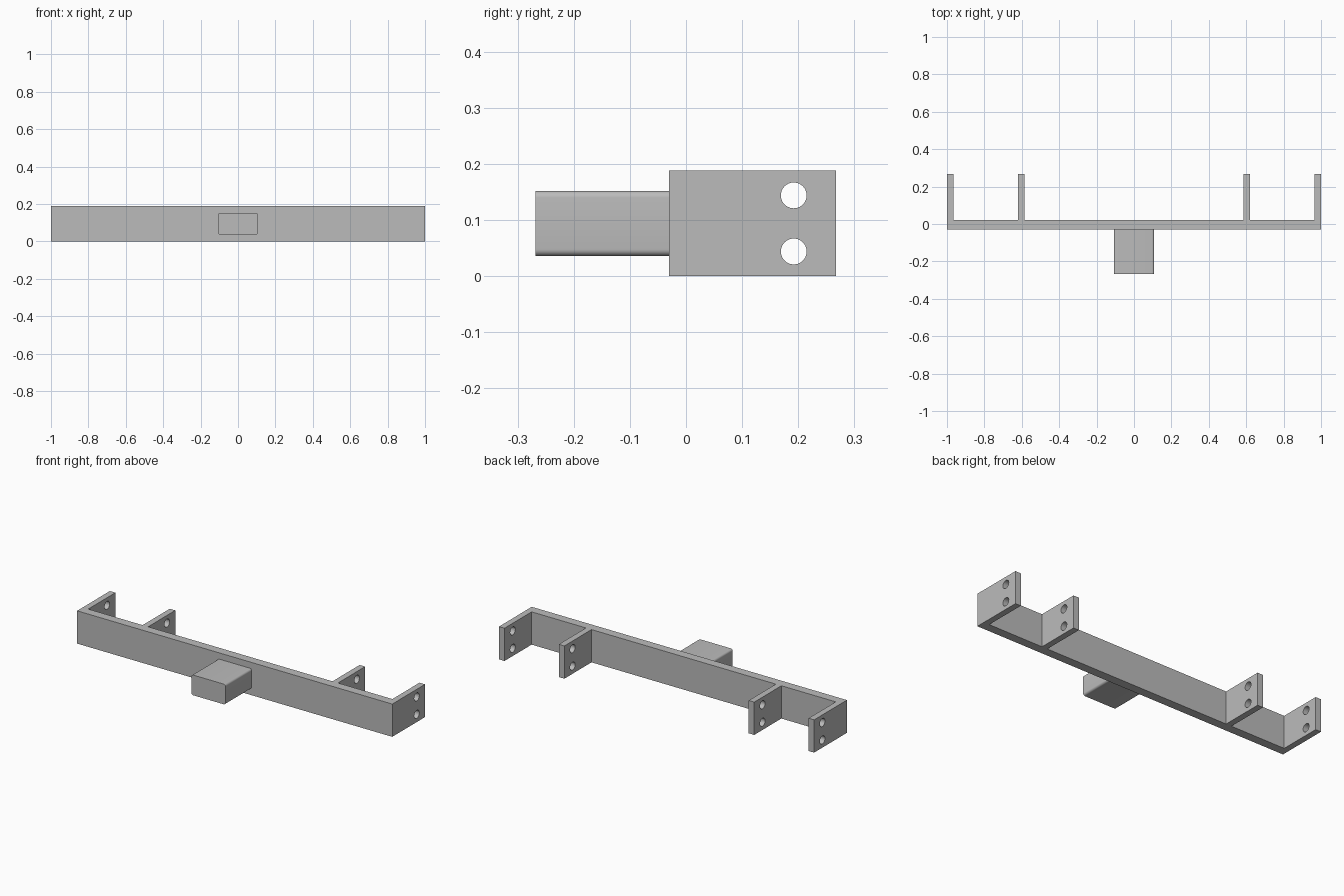
import bpy, bmesh, math
from mathutils import Matrix

if "Cube" in bpy.data.objects:
    bpy.data.objects.remove(bpy.data.objects["Cube"])

HEIGHT = 0.188
FRONT, BACK, TIP = -0.03, 0.021, 0.267
LUG = 0.035               # lug thickness
INNER = 0.585             # inner face of the inner lugs

steel = bpy.data.materials.new("plain grey")
steel.use_nodes = True
grey = (0.5, 0.5, 0.5, 1)
steel.diffuse_color = grey
steel.node_tree.nodes["Principled BSDF"].inputs["Base Color"].default_value = grey


def make_object(name, bm):
    bmesh.ops.recalc_face_normals(bm, faces=bm.faces)
    mesh = bpy.data.meshes.new(name)
    bm.to_mesh(mesh)
    bm.free()
    obj = bpy.data.objects.new(name, mesh)
    bpy.context.collection.objects.link(obj)
    mesh.materials.append(steel)
    return obj


def smooth(obj):
    bpy.ops.object.select_all(action='DESELECT')
    obj.select_set(True)
    bpy.context.view_layer.objects.active = obj
    bpy.ops.object.shade_smooth_by_angle(angle=math.radians(35))


# Crossbar with four lugs: half outline from the above, mirrored and extruded
half = [(1, FRONT), (1, TIP), (1 - LUG, TIP), (1 - LUG, BACK),
        (INNER + LUG, BACK), (INNER + LUG, TIP), (INNER, TIP), (INNER, BACK)]
outline = half + [(-x, y) for x, y in reversed(half)]
bm = bmesh.new()
face = bm.faces.new([bm.verts.new((x, y, 0)) for x, y in outline])
top = bmesh.ops.extrude_face_region(bm, geom=[face])["geom"]
bmesh.ops.translate(bm, vec=(0, 0, HEIGHT),
                    verts=[v for v in top if isinstance(v, bmesh.types.BMVert)])
crossbar = make_object("crossbar_with_lugs", bm)

# Two bolt holes through every lug
bm = bmesh.new()
for z in (0.044, 0.144):
    for x in (-1 + LUG / 2, -INNER - LUG / 2, INNER + LUG / 2, 1 - LUG / 2):
        bmesh.ops.create_cone(
            bm, cap_ends=True, segments=40, radius1=0.023, radius2=0.023, depth=0.1,
            matrix=Matrix.Translation((x, 0.192, z)) @ Matrix.Rotation(math.pi / 2, 4, 'Y'))
cutter = make_object("bolt_hole_cutter", bm)
cutter.hide_render = True
cut = crossbar.modifiers.new("bolt holes", 'BOOLEAN')
cut.operation = 'DIFFERENCE'
cut.solver = 'EXACT'
cut.object = cutter
bpy.context.view_layer.objects.active = crossbar
bpy.ops.object.modifier_apply(modifier=cut.name)
bpy.data.objects.remove(cutter)
smooth(crossbar)

# Front block with rounded lengthwise edges, open where it meets the bar
bm = bmesh.new()
length = FRONT + 0.268
bmesh.ops.create_cube(bm, size=1, matrix=Matrix.Translation((0, FRONT - length / 2, 0.094))
                      @ Matrix.Diagonal((0.216, length, 0.116, 1)))
long_edges = [e for e in bm.edges if abs(e.verts[0].co.y - e.verts[1].co.y) > 0.1]
bmesh.ops.bevel(bm, geom=long_edges, offset=0.012, segments=6, profile=0.5, affect='EDGES')
bmesh.ops.delete(bm, context='FACES_ONLY', geom=[
    f for f in bm.faces if all(abs(v.co.y - FRONT) < 0.001 for v in f.verts)])
block = make_object("front_block", bm)
smooth(block)
